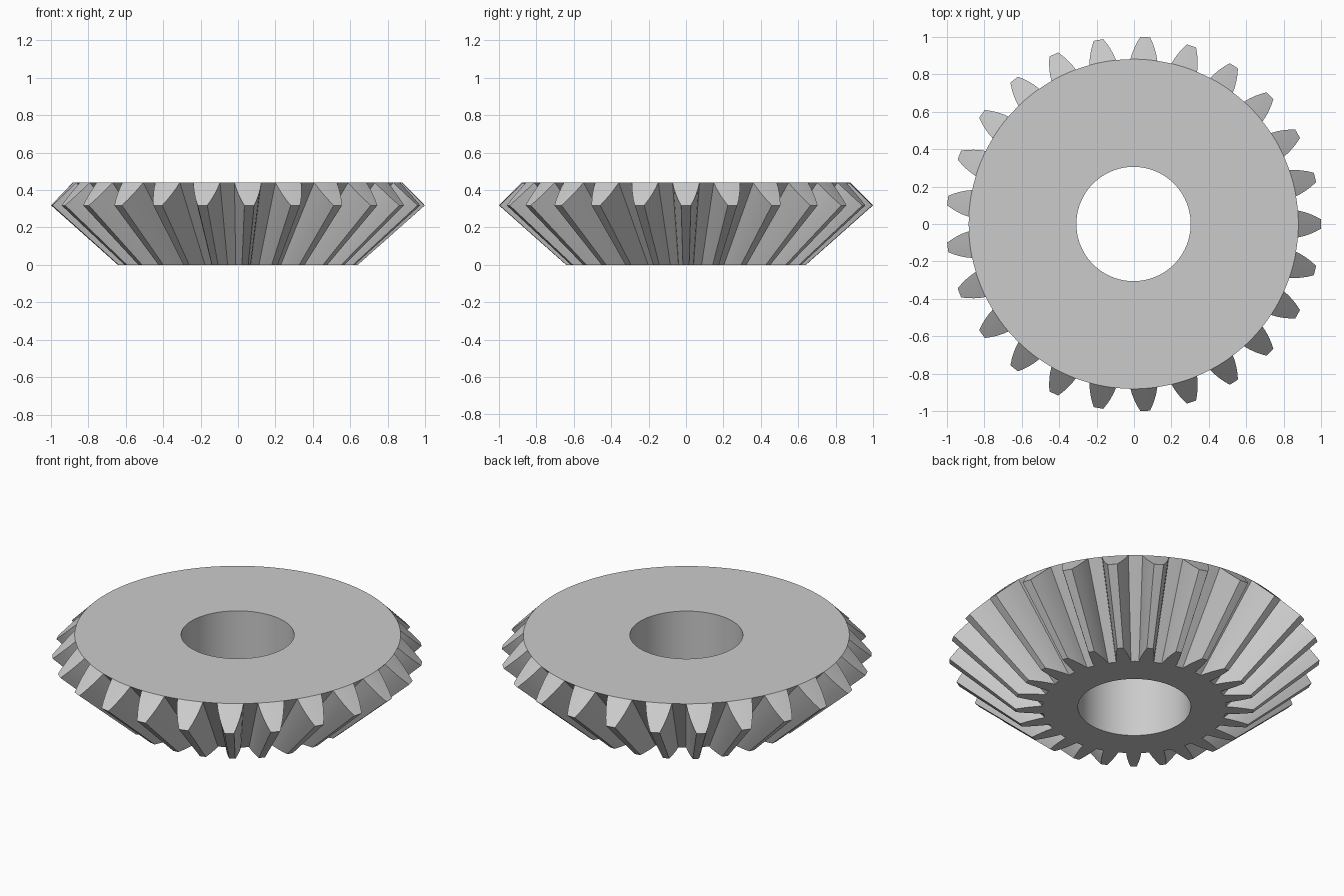
import bpy, bmesh, math
from mathutils import Vector

old = bpy.data.objects.get("Cube")
if old:
    bpy.data.objects.remove(old, do_unlink=True)

TEETH = 25
HEIGHT = 0.44
APEX = 0.569            # depth of the common cone apex below the base
ROOT_R, TIP_R, TIP_Z = 0.88, 1.0, 0.318
BORE_R = 0.305
HALF_WIDTHS = [0.072, 0.065, 0.055, 0.042, 0.026]   # tooth, root to tip
COLS, GAP_COLS = 4, 2

steel = bpy.data.materials.new("steel grey")
steel.use_nodes = True
steel.diffuse_color = (0.6, 0.6, 0.6, 1)
steel.node_tree.nodes["Principled BSDF"].inputs["Base Color"].default_value = (0.6, 0.6, 0.6, 1)

bm = bmesh.new()


def quad(*points):
    bm.faces.new([bm.verts.new(p) for p in points])


def polar(r, a, z):
    return Vector((r * math.cos(a), r * math.sin(a), z))


def to_base(p):
    """Project a point towards the cone apex onto the base plane."""
    s = APEX / (APEX + p.z)
    return Vector((p.x * s, p.y * s, 0))


def tooth_point(centre, level, side):
    """Point on the back cone; side runs from -1 to 1 across the tooth."""
    t = level / (len(HALF_WIDTHS) - 1)
    r = ROOT_R + (TIP_R - ROOT_R) * t
    z = HEIGHT + (TIP_Z - HEIGHT) * t
    return polar(r, centre + side * HALF_WIDTHS[level] / r, z)


def ruled(p, q):
    """Strip from the large end to the base."""
    quad(p, q, to_base(q), to_base(p))


def body_sector(a, b):
    """Top ring, bottom ring and bore wall between two angles."""
    pa, pb = polar(ROOT_R, a, HEIGHT), polar(ROOT_R, b, HEIGHT)
    ta, tb = polar(BORE_R, a, HEIGHT), polar(BORE_R, b, HEIGHT)
    ba, bb = polar(BORE_R, a, 0), polar(BORE_R, b, 0)
    quad(ta, pa, pb, tb)
    quad(ba, bb, to_base(pb), to_base(pa))
    quad(ta, tb, bb, ba)


pitch = math.tau / TEETH
half = HALF_WIDTHS[0] / ROOT_R
top = len(HALF_WIDTHS) - 1
sides = [-1 + 2 * i / COLS for i in range(COLS + 1)]

for n in range(TEETH):
    c = n * pitch
    # Tooth ends and top land
    for s0, s1 in zip(sides, sides[1:]):
        for k in range(top):
            patch = [tooth_point(c, k, s0), tooth_point(c, k + 1, s0),
                     tooth_point(c, k + 1, s1), tooth_point(c, k, s1)]
            quad(*patch)
            quad(*[to_base(p) for p in reversed(patch)])
        ruled(tooth_point(c, top, s0), tooth_point(c, top, s1))
        body_sector(c + s0 * half, c + s1 * half)
    # Flanks
    for k in range(top):
        for s in (-1, 1):
            ruled(tooth_point(c, k, s), tooth_point(c, k + 1, s))
    # Root between this tooth and the next
    step = (pitch - 2 * half) / GAP_COLS
    for g in range(GAP_COLS):
        a = c + half + g * step
        body_sector(a, a + step)
        ruled(polar(ROOT_R, a, HEIGHT), polar(ROOT_R, a + step, HEIGHT))

bmesh.ops.remove_doubles(bm, verts=bm.verts, dist=1e-5)
bmesh.ops.recalc_face_normals(bm, faces=bm.faces)
mesh = bpy.data.meshes.new("bevel_gear")
bm.to_mesh(mesh)
bm.free()
mesh.materials.append(steel)

gear = bpy.data.objects.new("bevel_gear", mesh)
bpy.context.collection.objects.link(gear)
gear.location.x = -0.0025
bpy.context.view_layer.objects.active = gear
gear.select_set(True)
bpy.ops.object.shade_smooth_by_angle(angle=math.radians(25))
